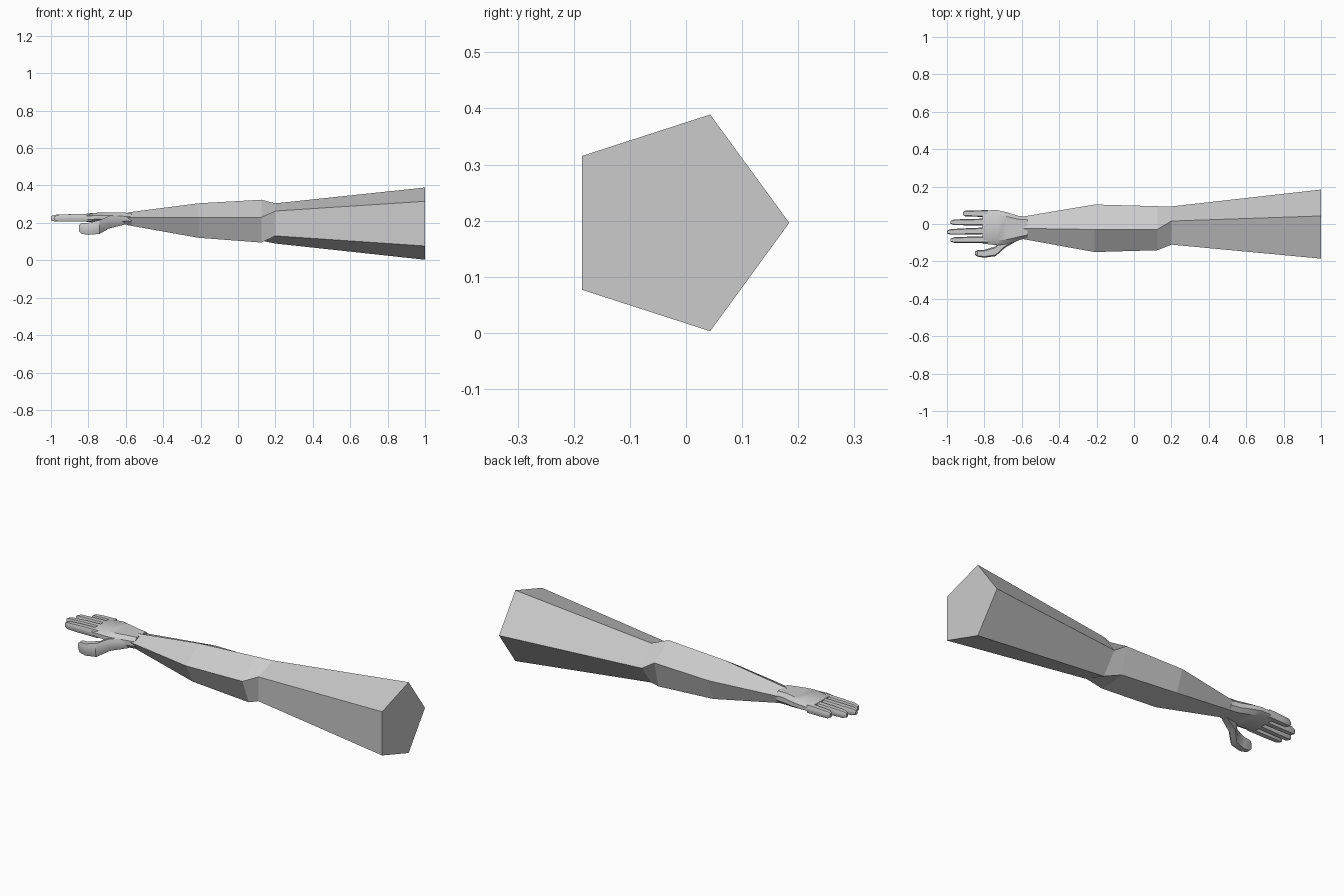
import bpy
import bmesh
from math import sin, cos, radians

cube = bpy.data.objects.get("Cube")
if cube:
    bpy.data.objects.remove(cube, do_unlink=True)

skin = bpy.data.materials.new("plain grey")
skin.use_nodes = True
GREY = (0.6, 0.6, 0.6, 1)
skin.diffuse_color = GREY
skin.node_tree.nodes["Principled BSDF"].inputs["Base Color"].default_value = GREY


def pentagon(turn):
    return [(cos(radians(turn + 72 * i)), sin(radians(turn + 72 * i))) for i in range(5)]


# Box section with chamfered corners, used for the hand
SOFT_BOX = [(1, -.4), (1, .4), (.72, 1), (-.72, 1),
            (-1, .4), (-1, -.4), (-.72, -1), (.72, -1)]


def loft(name, rings, smooth=False):
    """Skin rings given as (section, x, centre y, centre z, half width, half height)."""
    bm = bmesh.new()
    loops = [[bm.verts.new((x, cy + a * ry, cz + b * rz)) for a, b in section]
             for section, x, cy, cz, ry, rz in rings]
    n = len(loops[0])
    for one, two in zip(loops, loops[1:]):
        for i in range(n):
            j = (i + 1) % n
            bm.faces.new((one[i], one[j], two[j], two[i]))
    bm.faces.new(loops[0])
    bm.faces.new(loops[-1])
    bmesh.ops.recalc_face_normals(bm, faces=bm.faces)
    mesh = bpy.data.meshes.new(name)
    bm.to_mesh(mesh)
    bm.free()
    mesh.materials.append(skin)
    obj = bpy.data.objects.new(name, mesh)
    bpy.context.collection.objects.link(obj)
    if smooth:
        bpy.ops.object.select_all(action='DESELECT')
        obj.select_set(True)
        bpy.context.view_layer.objects.active = obj
        bpy.ops.object.shade_smooth_by_angle(angle=radians(30))
    return obj


# Arm: tapered upper arm, twisted elbow, forearm down to the wrist
upper, fore = pentagon(0), pentagon(22)
loft("arm", [
    (upper, 1.0, -.02, .196, .204, .203),
    (upper, .2, -.019, .197, .113, .113),
    (fore, .125, -.02, .2, .124, .124),
    (fore, -.21, -.02, .205, .134, .1),
    (fore, -.59, -.019, .219, .064, .037),
])

# Palm
loft("palm", [(SOFT_BOX, *r) for r in [
    (-.57, -.018, .221, .056, .032),
    (-.62, -.022, .223, .066, .032),
    (-.68, -.022, .227, .085, .029),
    (-.73, -.02, .23, .094, .026),
    (-.81, -.016, .228, .089, .022),
]], smooth=True)

# Fingers: tip x, root y, tip y
for name, tip, y0, y1 in [
    ("little_finger", -.915, .056, .056),
    ("ring_finger", -.98, .011, .009),
    ("middle_finger", -1.0, -.036, -.043),
    ("index_finger", -.98, -.084, -.086),
]:
    rings = []
    for t, width, height in [(0, .018, .021), (.55, .017, .02), (.9, .015, .018), (1, .008, .011)]:
        x = -.78 + (tip + .78) * t
        rings.append((SOFT_BOX, x, y0 + (y1 - y0) * t, .228 - .003 * t, width, height))
    loft(name, rings, smooth=True)

# Thumb, dropping forward and below the palm
loft("thumb", [(SOFT_BOX, *r) for r in [
    (-.61, -.06, .216, .022, .026),
    (-.69, -.097, .203, .03, .033),
    (-.74, -.146, .178, .026, .037),
    (-.8, -.159, .168, .021, .032),
    (-.838, -.157, .17, .017, .028),
    (-.85, -.156, .171, .009, .016),
]], smooth=True)
